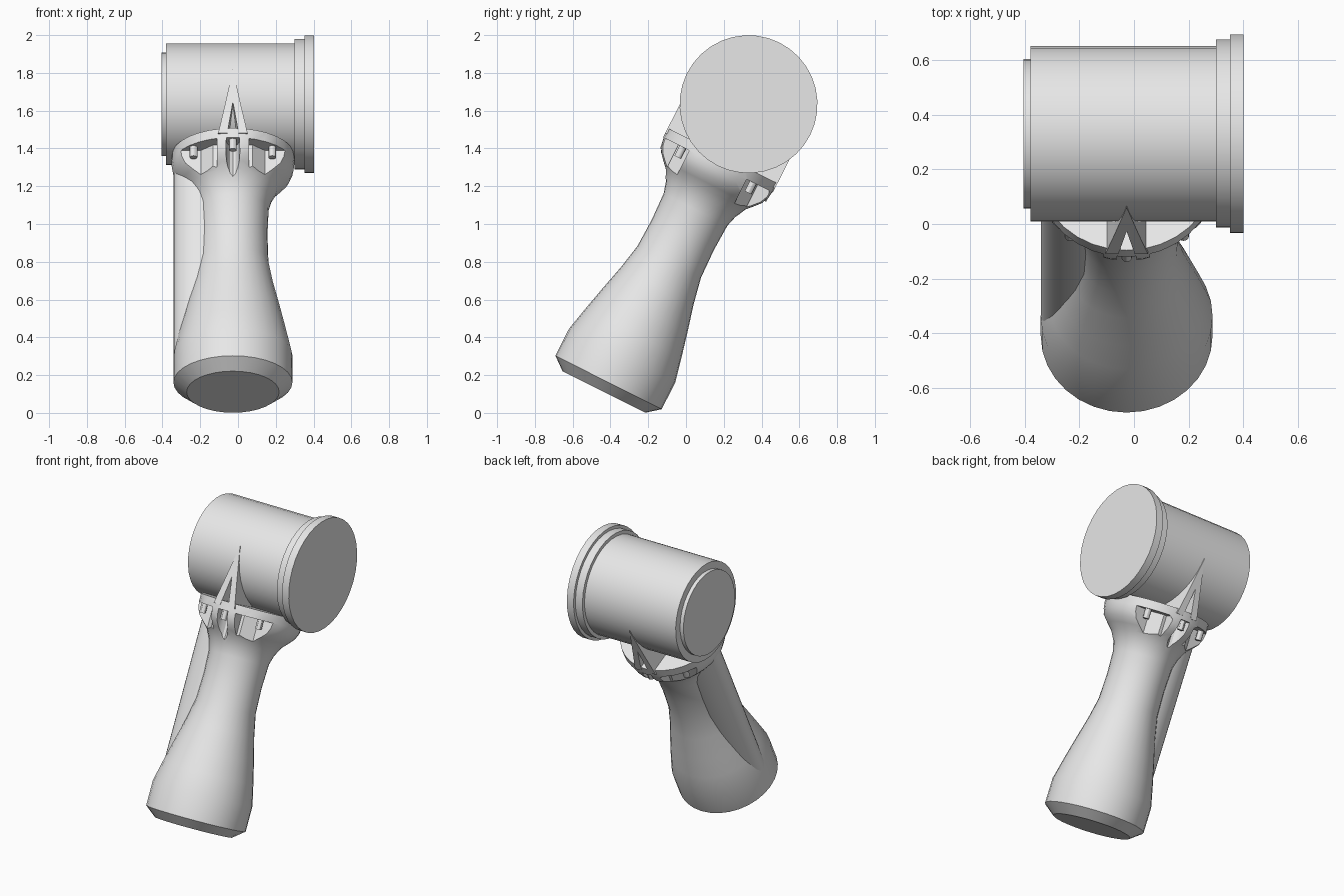
import bpy, bmesh, math
from mathutils import Matrix, Vector

cube = bpy.data.objects.get("Cube")
if cube:
    bpy.data.objects.remove(cube, do_unlink=True)

grey = bpy.data.materials.new("light_grey")
grey.use_nodes = True
grey.diffuse_color = (0.8, 0.8, 0.8, 1)
grey.node_tree.nodes["Principled BSDF"].inputs["Base Color"].default_value = (0.8, 0.8, 0.8, 1)

# Tilted frame: local z runs up the handle, local y points to the back
AXIS_X, HEAD = 0.027, 1.705
FRAME = Matrix.Translation((-AXIS_X, -0.435, 0.111)) @ Matrix.Rotation(math.radians(-26.7), 4, 'X')
SIDES = (-1, 1)


def finish(bm, name, matrix=FRAME):
    bmesh.ops.recalc_face_normals(bm, faces=bm.faces)
    bm.transform(matrix)
    mesh = bpy.data.meshes.new(name)
    bm.to_mesh(mesh)
    bm.free()
    mesh.materials.append(grey)
    obj = bpy.data.objects.new(name, mesh)
    bpy.context.collection.objects.link(obj)
    return obj


def select(obj):
    bpy.ops.object.select_all(action='DESELECT')
    obj.select_set(True)
    bpy.context.view_layer.objects.active = obj


def smooth(obj):
    select(obj)
    bpy.ops.object.shade_smooth_by_angle(angle=math.radians(30))


def lathe(name, profile, matrix=FRAME, seg=32):
    """Closed solid from (height, radius) pairs."""
    bm = bmesh.new()
    rings = []
    for h, r in profile:
        rings.append([bm.verts.new((r * math.cos(2 * math.pi * i / seg),
                                    r * math.sin(2 * math.pi * i / seg), h)) for i in range(seg)])
    for a, b in zip(rings, rings[1:]):
        for i in range(seg):
            j = (i + 1) % seg
            bm.faces.new((a[i], a[j], b[j], b[i]))
    bm.faces.new(rings[0])
    bm.faces.new(rings[-1])
    return finish(bm, name, matrix)


def prism(bm, points, offset):
    """Extrude a polygon of 3D points by an offset."""
    face = bm.faces.new([bm.verts.new(p) for p in points])
    new = bmesh.ops.extrude_face_region(bm, geom=[face])["geom"]
    bmesh.ops.translate(bm, vec=Vector(offset),
                        verts=[g for g in new if isinstance(g, bmesh.types.BMVert)])


def ellipse(cx, cy, rx, ry, z, seg=24):
    return [(cx + rx * math.cos(2 * math.pi * i / seg),
             cy + ry * math.sin(2 * math.pi * i / seg), z) for i in range(seg)]


# Handle: flared foot, narrow neck, cup and flat-topped collar
handle = lathe("handle", [
    (0, 0.245), (0.056, 0.315), (0.217, 0.315), (0.35, 0.285), (0.48, 0.254),
    (0.63, 0.216), (0.77, 0.188), (0.93, 0.183), (1.08, 0.189), (1.14, 0.206),
    (1.2, 0.238), (1.235, 0.272), (1.27, 0.303), (1.31, 0.32), (1.345, 0.325), (1.4, 0.325)])

# Pockets under the collar, front and back
bm = bmesh.new()
for back in SIDES:
    for side in SIDES:
        outline = [(0.085, 0.4), (0.085, 0.235), (0.105, 0.235), (0.17, 0.17), (0.4, 0.17), (0.4, 0.4)]
        prism(bm, [(side * x, back * y, 1.195) for x, y in outline], (0, 0, 0.15))
    prism(bm, ellipse(0, back * 0.3, 0.037, 0.08, 1.1, 16), (0, 0, 0.245))
cutter = finish(bm, "pocket_cutter")
cutter.hide_render = True
select(handle)
cut = handle.modifiers.new("pockets", 'BOOLEAN')
cut.operation = 'DIFFERENCE'
cut.solver = 'EXACT'
cut.object = cutter
bpy.ops.object.modifier_apply(modifier=cut.name)
bpy.data.objects.remove(cutter, do_unlink=True)
smooth(handle)

# Bolts hanging in the pockets
bm = bmesh.new()
for back in SIDES:
    for angle in (-45, 0, 45):
        a = math.radians(angle)
        prism(bm, ellipse(0.295 * math.sin(a), back * 0.295 * math.cos(a), 0.02, 0.02, 1.285, 12),
              (0, 0, 0.07))
smooth(finish(bm, "bolts"))

# Rounded spine filling one side of the neck
bm = bmesh.new()
prism(bm, ellipse(-0.157, 0, 0.157, 0.105, 0.12, 32), (0, 0, 1.2))
smooth(finish(bm, "spine"))

# Open triangular brackets bracing the head
bm = bmesh.new()
for back in SIDES:
    for side in SIDES:
        leg = [(0.078, 1.37), (0.044, 1.53), (0, 1.75), (0, 1.555), (0.03, 1.37)]
        prism(bm, [(side * x, back * 0.325, z) for x, z in leg], (0, -back * 0.2, 0))
finish(bm, "brackets")

# Head: drum with a small end cap and a stepped rim
lathe_head = FRAME @ Matrix.Translation((AXIS_X, 0, HEAD)) @ Matrix.Rotation(math.pi / 2, 4, 'Y')
smooth(lathe("head", [
    (-0.405, 0.275), (-0.38, 0.275), (-0.38, 0.322), (0.3, 0.322), (0.3, 0.345),
    (0.352, 0.345), (0.352, 0.365), (0.402, 0.365)], lathe_head, 36))
